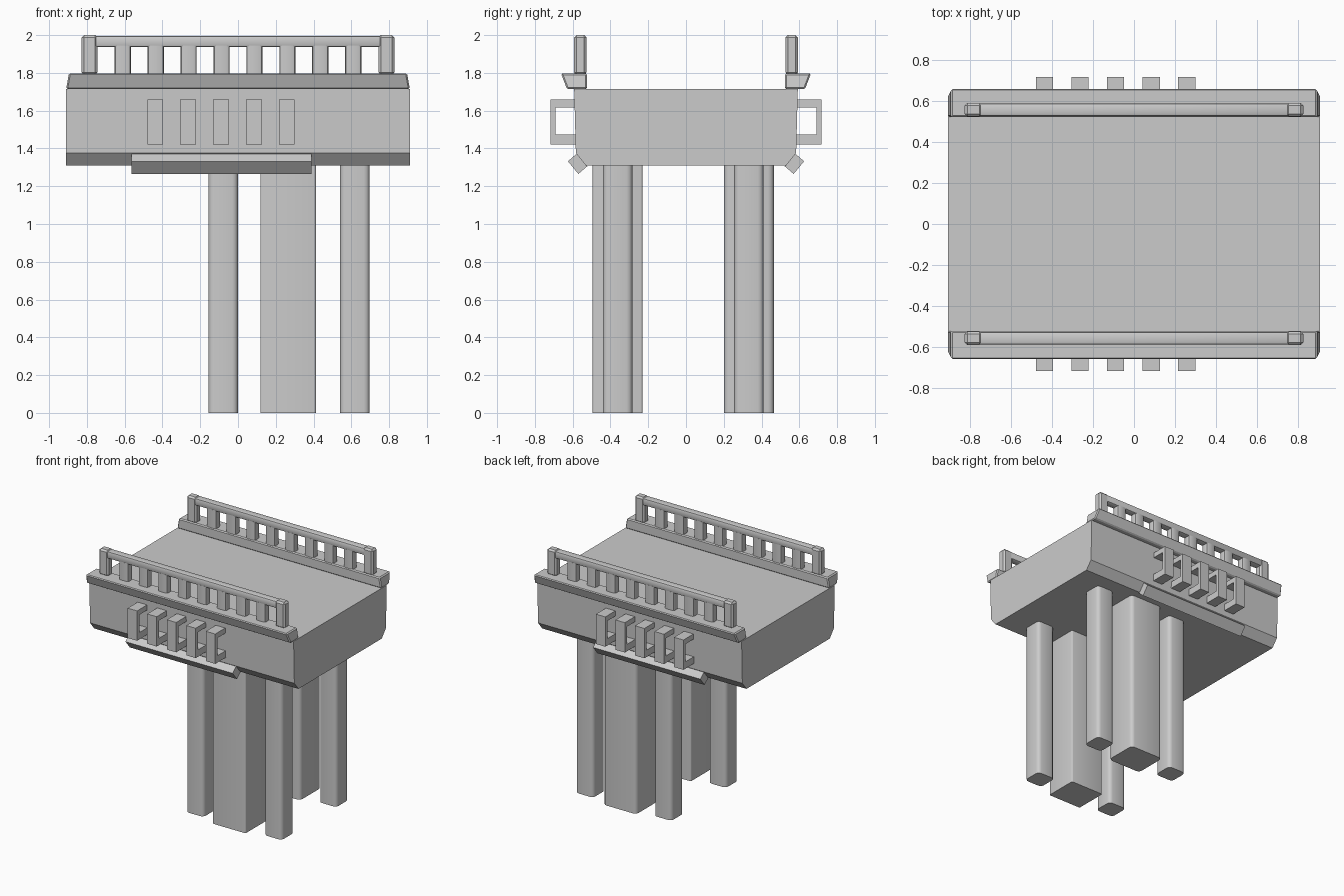
import bpy, bmesh

if "Cube" in bpy.data.objects:
    bpy.data.objects.remove(bpy.data.objects["Cube"])


def finish(name, bm, bevel=0.0, segments=1, mode='ALL', smooth=False):
    """Turn a bmesh into an object, optionally bevelling all or only upright edges."""
    bmesh.ops.recalc_face_normals(bm, faces=bm.faces)
    if bevel:
        edges = [e for e in bm.edges if mode == 'ALL' or
                 abs(e.verts[0].co.z - e.verts[1].co.z) > 0.5 * e.calc_length()]
        bmesh.ops.bevel(bm, geom=edges, offset=bevel, segments=segments,
                        profile=0.5, affect='EDGES')
    me = bpy.data.meshes.new(name)
    bm.to_mesh(me)
    bm.free()
    ob = bpy.data.objects.new(name, me)
    bpy.context.collection.objects.link(ob)
    if smooth:
        bpy.context.view_layer.objects.active = ob
        bpy.ops.object.select_all(action='DESELECT')
        ob.select_set(True)
        bpy.ops.object.shade_smooth_by_angle(angle=0.7)
    return ob


def prism(name, profile, x0, x1, taper=None, **kw):
    """Extrude a (y, z) profile along x; taper = (z limit, inset) pulls the top ends in."""
    bm = bmesh.new()
    ends = []
    for x, d in ((x0, 1), (x1, -1)):
        ends.append([bm.verts.new((x + (d * taper[1] if taper and z > taper[0] else 0), y, z))
                     for y, z in profile])
    a, b = ends
    bm.faces.new(a)
    bm.faces.new(b)
    n = len(profile)
    for i in range(n):
        j = (i + 1) % n
        bm.faces.new((a[i], a[j], b[j], b[i]))
    return finish(name, bm, **kw)


def box(name, x0, x1, y0, y1, z0, z1, **kw):
    return prism(name, [(y0, z0), (y1, z0), (y1, z1), (y0, z1)], x0, x1, **kw)


# Deck with chamfered lower edges
half = [(0.53, 1.31), (0.583, 1.375), (0.592, 1.716)]
prism("deck", half + [(-y, z) for y, z in reversed(half)], -0.91, 0.91)

for side, s in (("front", -1), ("back", 1)):
    def mirrored(pts):
        return [(s * y, z) for y, z in pts]

    # Flared curb along the deck edge
    prism(side + "_curb",
          mirrored([(0.523, 1.714), (0.63, 1.714), (0.662, 1.798), (0.523, 1.798)]),
          -0.91, 0.91, taper=(1.75, 0.015), bevel=0.008)

    # Railing: end posts, balusters and top rail
    y0, y1 = sorted((s * 0.526, s * 0.592))
    for sx, end in ((-1, "left"), (1, "right")):
        xa, xb = sorted((sx * 0.743, sx * 0.828))
        box(f"{side}_{end}_end_post", xa, xb, y0, y1, 1.79, 2.0, bevel=0.013)
    box(side + "_top_rail", -0.76, 0.76, y0 + 0.002, y1 - 0.002, 1.937, 1.995,
        bevel=0.012, segments=2, smooth=True)
    for i in range(8):
        x = -0.61 + i * 0.1743
        box(f"{side}_baluster_{i + 1}", x - 0.043, x + 0.043, y0 + 0.003, y1 - 0.003,
            1.79, 1.945, bevel=0.016, segments=2, mode='UPRIGHT', smooth=True)

    # Five square C-shaped brackets
    c_shape = [(0.57, 1.42), (0.718, 1.42), (0.718, 1.66), (0.57, 1.66),
               (0.57, 1.618), (0.69, 1.618), (0.69, 1.475), (0.57, 1.475)]
    for i in range(5):
        x = -0.438 + i * 0.174
        prism(f"{side}_bracket_{i + 1}", mirrored(c_shape), x - 0.042, x + 0.042)

    # Tilted beam under the deck edge
    prism(side + "_edge_beam",
          mirrored([(0.57, 1.265), (0.625, 1.332), (0.578, 1.373), (0.522, 1.306)]),
          -0.565, 0.39)

    # Wide centre column flanked by two slim ones
    yc = -0.362 if s < 0 else 0.333
    for name, x0, x1, h, r in (("left_column", -0.157, 0.0, 0.078, 0.03),
                               ("centre_column", 0.118, 0.413, 0.132, 0.03),
                               ("right_column", 0.54, 0.697, 0.078, 0.03)):
        if s < 0 and h > 0.1:
            r = 0.01
        box(f"{side}_{name}", x0, x1, yc - h, yc + h, 0.0, 1.33,
            bevel=r, segments=3, mode='UPRIGHT', smooth=True)
